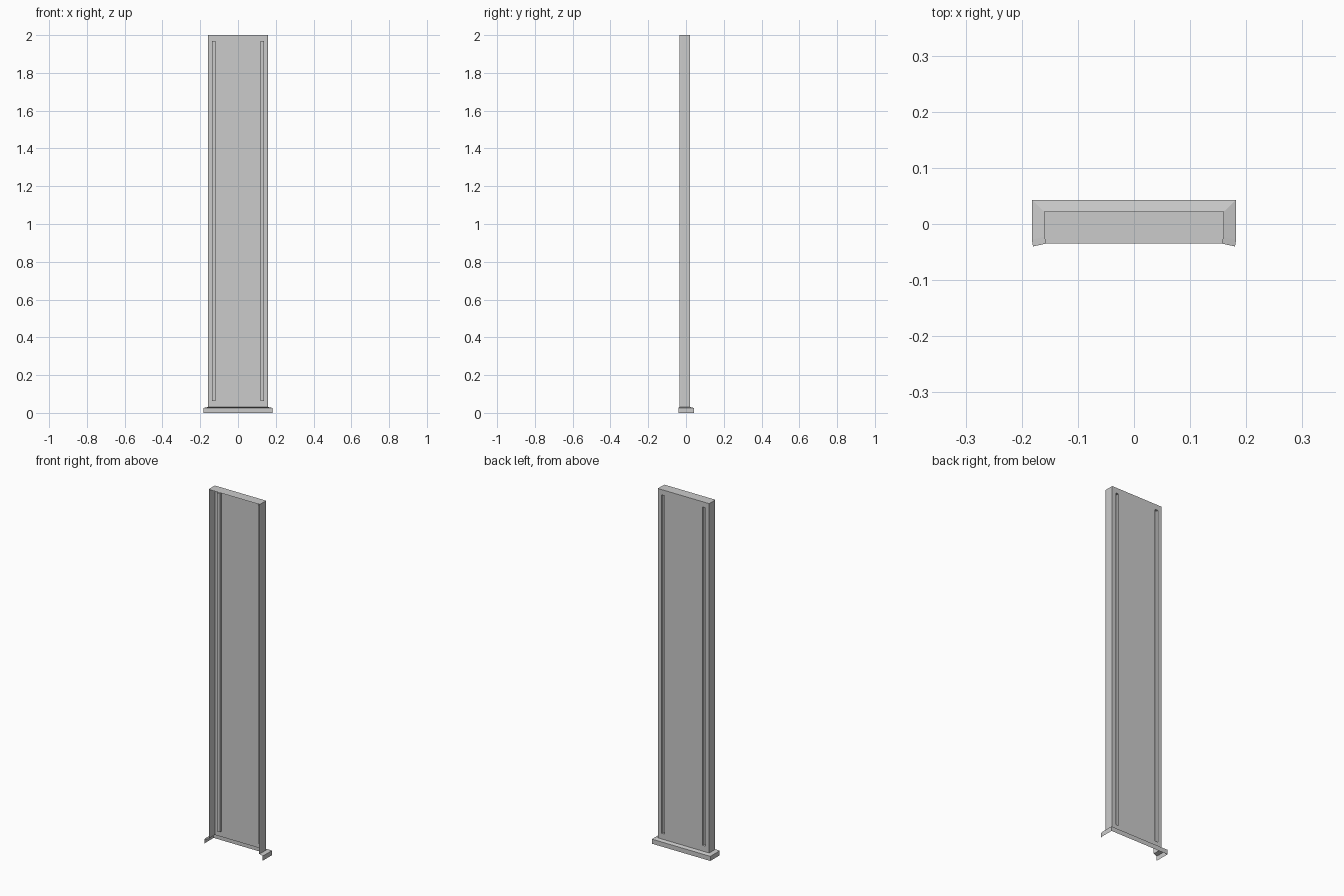
import bpy, bmesh

if "Cube" in bpy.data.objects:
    bpy.data.objects.remove(bpy.data.objects["Cube"])

def finish(name, bm):
    bmesh.ops.remove_doubles(bm, verts=bm.verts, dist=1e-5)
    me = bpy.data.meshes.new(name)
    bm.to_mesh(me)
    bm.free()
    ob = bpy.data.objects.new(name, me)
    bpy.context.collection.objects.link(ob)

def face(bm, pts):
    return bm.faces.new([bm.verts.new(p) for p in pts])

# Three-sided outline: left front -> back -> right front
def u_path(front_x, front_y, side_x, back_y, z):
    half = [(front_x, front_y), (side_x, front_y + 0.012), (side_x, back_y)]
    return [(-x, y, z) for x, y in half] + [(x, y, z) for x, y in reversed(half)]

def skirt(bm, low, high, skip=()):
    for i in range(len(low) - 1):
        if i not in skip:
            face(bm, (low[i], high[i], high[i + 1], low[i + 1]))

FRONT, BACK, DEPTH = -0.035, 0.022, 0.014
BOTTOM, TOP = 0.031, 2.0
shaft_low = u_path(0.157, FRONT, 0.16, BACK, BOTTOM)
shaft_high = u_path(0.157, FRONT, 0.16, BACK, TOP)

# Shaft: side walls, top cap and fluted plate, open at the front
bm = bmesh.new()
skirt(bm, shaft_low, shaft_high, skip=(2,))
face(bm, shaft_high[::-1])
xs = [-0.16, -0.137, -0.118, 0.118, 0.137, 0.16]
zs = [BOTTOM, 0.063, 1.97, TOP]
for i in range(5):
    for j in range(3):
        x0, x1, z0, z1 = xs[i], xs[i + 1], zs[j], zs[j + 1]
        corners = [(x1, z0), (x0, z0), (x0, z1), (x1, z1)]
        groove = i in (1, 3) and j == 1
        y = BACK - DEPTH if groove else BACK
        face(bm, [(x, y, z) for x, z in corners])
        if groove:
            # Groove walls
            for k in range(4):
                (xa, za), (xb, zb) = corners[k], corners[(k + 1) % 4]
                face(bm, [(xb, y, zb), (xa, y, za), (xa, BACK, za), (xb, BACK, zb)])
finish("pilaster_shaft", bm)

# Base moulding: sloped ledge and outer skirt on three sides, open below
bm = bmesh.new()
base_low = u_path(0.18, -0.04, 0.182, 0.043, 0.0)
base_high = u_path(0.18, -0.04, 0.182, 0.043, 0.026)
skirt(bm, base_low, base_high)
skirt(bm, base_high, shaft_low)
finish("base_moulding", bm)
